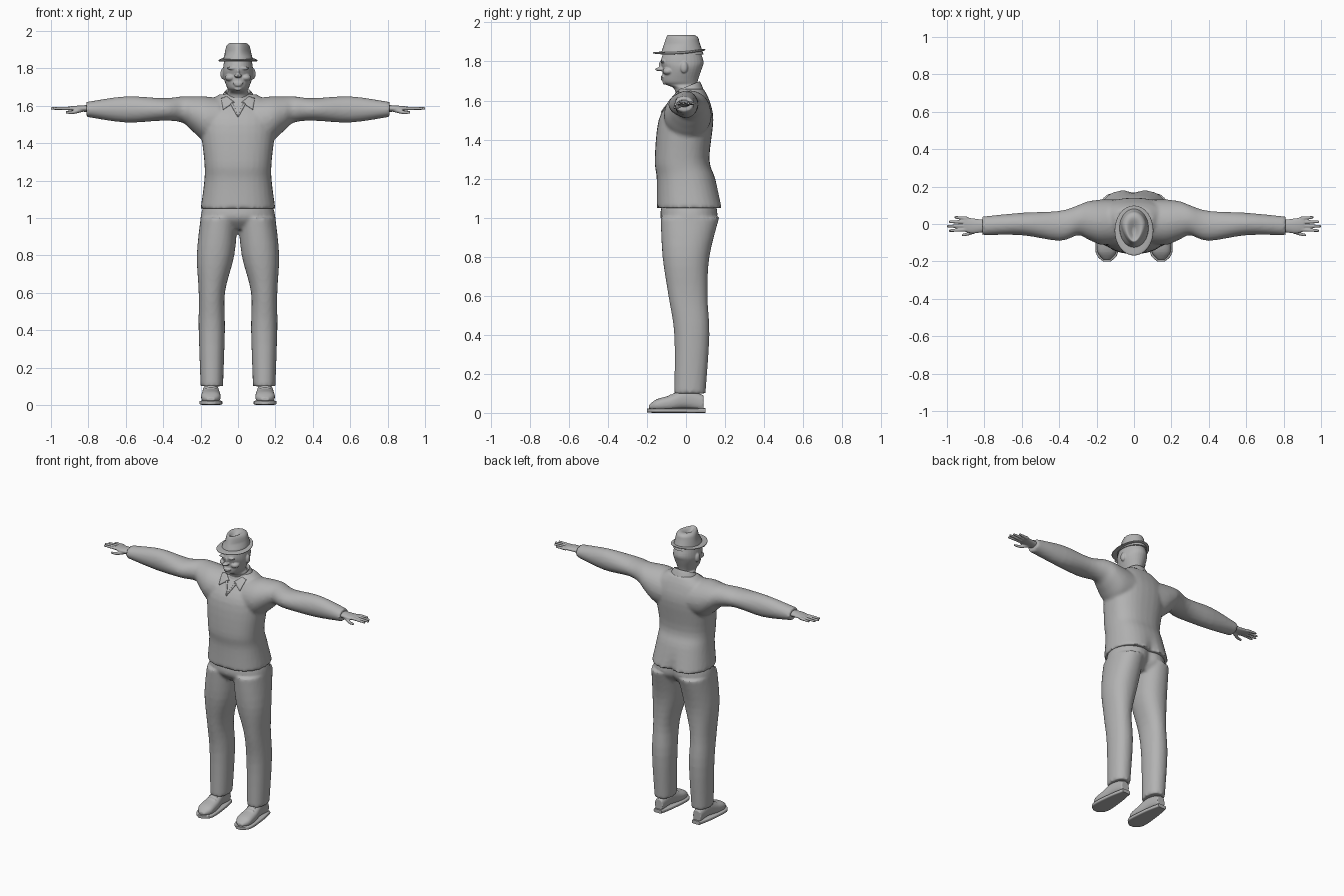
import bpy
import bmesh
from math import cos, sin, tau, exp, radians, copysign
from mathutils import Matrix, Vector

cube = bpy.data.objects.get("Cube")
if cube:
    bpy.data.objects.remove(cube, do_unlink=True)

# One plain grey for the whole figure
shade = 0.45
grey = bpy.data.materials.new("plain grey")
grey.use_nodes = True
grey.diffuse_color = (shade, shade, shade, 1)
shader = grey.node_tree.nodes["Principled BSDF"]
shader.inputs["Base Color"].default_value = grey.diffuse_color


def spline(before, start, end, after, t):
    """Smooth value between start and end, guided by the neighbours."""
    pull = 2 * before - 5 * start + 4 * end - after
    bend = 3 * (start - end) + after - before
    return start + t / 2 * (end - before + t * (pull + t * bend))


def rounded(value, power):
    """Square off a sine or cosine for a fuller section."""
    return copysign(abs(value) ** (2 / power), value)


def loft(bm, axis, base, rings, side=1, power=2, warp=None, count=32, steps=4):
    """Skin rounded sections measured from a base point.
    Each ring is: distance along the axis, two centre offsets, two radii."""
    last = len(rings) - 1
    smooth = []
    for i in range(last):
        near = [rings[max(0, min(last, i + k))] for k in (-1, 0, 1, 2)]
        for step in range(steps):
            smooth.append([spline(*values, step / steps) for values in zip(*near)])
    smooth.append(rings[-1])
    loops = []
    for along, shift_a, shift_b, radius_a, radius_b in smooth:
        loop = []
        for k in range(count):
            angle = tau * k / count
            a = shift_a + radius_a * rounded(cos(angle), power)
            b = shift_b + radius_b * rounded(sin(angle), power)
            places = {"x": (along, a, b), "y": (a, along, b), "z": (a, b, along)}
            point = Vector(base) + Vector(places[axis])
            if warp:
                warp(point)
            point.x *= side
            loop.append(bm.verts.new(point))
        loops.append(loop)
    for low, high in zip(loops, loops[1:]):
        for k in range(count):
            n = (k + 1) % count
            bm.faces.new((low[k], low[n], high[n], high[k]))
    bm.faces.new(loops[0])
    bm.faces.new(loops[-1])


def blob(bm, base, offset, radii, side=1):
    """Add an ellipsoid at an offset from a base point."""
    centre = Vector(base) + Vector(offset)
    centre.x *= side
    place = Matrix.Translation(centre) @ Matrix.Diagonal((*radii, 1))
    bmesh.ops.create_icosphere(bm, subdivisions=3, radius=1, matrix=place)


def finish(name, bm, voxel=0):
    """Make the object; a voxel size fuses its overlapping volumes."""
    bmesh.ops.recalc_face_normals(bm, faces=bm.faces)
    mesh = bpy.data.meshes.new(name)
    bm.to_mesh(mesh)
    bm.free()
    mesh.materials.append(grey)
    mesh.shade_smooth()
    mesh.set_sharp_from_angle(angle=radians(50))
    obj = bpy.data.objects.new(name, mesh)
    bpy.context.collection.objects.link(obj)
    if voxel:
        fuse = obj.modifiers.new("fuse", "REMESH")
        fuse.mode = "VOXEL"
        fuse.voxel_size = voxel
        fuse.use_smooth_shade = True
        soften = obj.modifiers.new("soften", "SMOOTH")
        soften.iterations = 3
    return obj


def seat_crease(point):
    """Hollow the middle of the back at seat height."""
    if point.y > 0:
        height = (point.z - 1) / 0.1
        point.y -= 0.03 * exp(-(point.x / 0.04) ** 2 - height ** 2)


def pinch(point):
    """Narrow the upper front of the hat crown."""
    if point.z > 1.87 and point.y < 0:
        point.x *= 1 + 3 * point.y


def curl(point):
    """Droop the sides of the hat brim and lift its back."""
    point.z += 0.06 * point.y - point.x ** 2


def slope(point):
    """Lower the front of the collar."""
    point.z += 0.4 * point.y


# Shirt: body and both sleeves fused together
bm = bmesh.new()
loft(bm, "z", (0, 0, 0), [
    (1.05, 0, .02, .2, .17), (1.2, 0, 0, .18, .15), (1.3, 0, -.02, .18, .14),
    (1.5, 0, 0, .2, .14), (1.6, 0, .02, .18, .1), (1.66, 0, .03, .1, .06)],
    power=2.4, warp=seat_crease)
for side in (1, -1):
    loft(bm, "x", (0, 0, 1.58), [
        (.1, .01, -.06, .12, .12), (.18, .01, -.05, .12, .12),
        (.25, .02, -.02, .1, .09), (.3, .02, 0, .08, .07), (.4, -.01, 0, .08, .06),
        (.6, 0, 0, .06, .07), (.81, -.01, 0, .05, .04)], side)
shirt = finish("shirt", bm, 0.01)

# Trousers: hips and both legs fused together
bm = bmesh.new()
loft(bm, "z", (0, .02, 1), [
    (-.06, 0, 0, .17, .1), (0, 0, 0, .2, .15), (.08, 0, 0, .18, .14)],
    power=2.2, warp=seat_crease)
for side in (1, -1):
    loft(bm, "z", (.14, .02, 0), [
        (.1, 0, 0, .06, .08), (.4, 0, .01, .07, .09), (.6, 0, -.01, .07, .1),
        (.8, -.02, -.02, .1, .12), (1, -.04, 0, .1, .15)], side, power=2.2)
finish("trousers", bm, 0.01)

# Head and neck, then nose, bridge, lips and chin
bm = bmesh.new()
skull = (0, -.02, 1.6)
loft(bm, "z", skull, [
    (0, 0, .03, .06, .06), (.06, 0, .02, .06, .06), (.08, 0, 0, .05, .08),
    (.1, 0, -.01, .06, .09), (.16, 0, 0, .08, .1), (.2, 0, 0, .08, .11),
    (.26, 0, 0, .07, .09)])
blob(bm, skull, (0, -.11, .16), (.02, .03, .01))
blob(bm, skull, (0, -.1, .18), (.01, .02, .03))
blob(bm, skull, (0, -.1, .12), (.03, .01, .007))
blob(bm, skull, (0, -.1, .11), (.02, .01, .007))
blob(bm, skull, (0, -.09, .09), (.02, .01, .01))
for side in (1, -1):
    # Brow, cheek and ear
    blob(bm, skull, (.03, -.1, .2), (.03, .01, .008), side)
    blob(bm, skull, (.04, -.07, .15), (.03, .03, .02), side)
    blob(bm, skull, (.08, .01, .17), (.014, .02, .03), side)
finish("head", bm, 0.004)

# Hat: pinched crown with a hollow top, on a curved brim
bm = bmesh.new()
loft(bm, "z", (0, -.02, 1.835), [
    (0, 0, 0, .08, .11), (.06, 0, 0, .07, .09), (.09, 0, 0, .06, .08),
    (.1, 0, -.01, .04, .06), (.08, 0, -.02, .01, .02)], warp=pinch)
finish("hat_crown", bm)
bm = bmesh.new()
loft(bm, "z", (0, -.035, 1.85), [
    (0, 0, 0, .07, .1), (0, 0, 0, .1, .13), (.008, 0, 0, .1, .13),
    (.008, 0, 0, .07, .1)], warp=curl)
finish("hat_brim", bm)

# Collar band sloping down to the front
bm = bmesh.new()
loft(bm, "z", (0, .01, 1.62), [
    (0, 0, 0, .1, .08), (.05, 0, 0, .07, .06), (.03, 0, 0, .06, .05)], warp=slope)
finish("collar_band", bm)


def cloth_plate(name, side, outline):
    """Lay a flat patch, outlined in x and height, on the shirt front."""
    bm = bmesh.new()
    bm.faces.new([bm.verts.new((side * x, -.13, 1.6 + z)) for x, z in outline])
    bmesh.ops.subdivide_edges(bm, edges=bm.edges[:], cuts=5, use_grid_fill=True)
    wrap_object = finish(name, bm)
    wrap = wrap_object.modifiers.new("lay", "SHRINKWRAP")
    wrap.target = shirt
    wrap.wrap_method = "PROJECT"
    wrap.use_project_y = True
    wrap.offset = 0.006
    wrap_object.modifiers.new("thickness", "SOLIDIFY").thickness = 0.006


for side, label in ((1, "left"), (-1, "right")):
    # Collar flap and edge of the neck opening
    cloth_plate(label + "_collar_flap", side,
                ((.06, .05), (.09, .04), (.08, -.02), (.02, .02)))
    cloth_plate(label + "_neckline", side,
                ((.03, .02), (.04, .01), (.002, -.06), (0, -.05)))

    # Hand: palm, four fingers spreading from it, and a thumb
    bm = bmesh.new()
    wrist = (.8, 0, 1.585)
    loft(bm, "x", wrist, [
        (-.02, -.01, 0, .03, .02), (.06, -.01, 0, .04, .015), (.11, 0, 0, .04, .01)], side)
    for finger in range(4):
        y = .03 - .02 * finger
        reach = .2 - .01 * (finger - 2) ** 2
        loft(bm, "x", wrist, [
            (.09, y, 0, .01, .01), (reach, 1.2 * y, 0, .007, .007)], side, count=16)
    loft(bm, "x", wrist, [
        (.02, -.02, 0, .02, .015), (.08, -.05, -.02, .01, .01),
        (.12, -.06, -.02, .007, .007)], side, count=16)
    finish(label + "_hand", bm, 0.004)

    # Shoe upper with three laces
    bm = bmesh.new()
    ankle = (.145, 0, .05)
    loft(bm, "y", ankle, [
        (-.19, 0, -.02, .02, .01), (-.15, 0, -.01, .05, .03), (-.08, 0, 0, .05, .04),
        (0, 0, .02, .04, .05), (.09, 0, 0, .03, .04)], side, power=2.4)
    for lace in range(3):
        blob(bm, ankle, (0, -.08 + .02 * lace, .04 + .01 * lace), (.03, .005, .005), side)
    finish(label + "_shoe", bm, 0.005)

    # Sole with a rounded outline
    bm = bmesh.new()
    loft(bm, "y", (.145, 0, .012), [
        (-.2, 0, 0, .02, .01), (-.15, 0, 0, .06, .012), (0, 0, 0, .05, .012),
        (.1, 0, 0, .03, .012)], side, power=5)
    finish(label + "_sole", bm)
